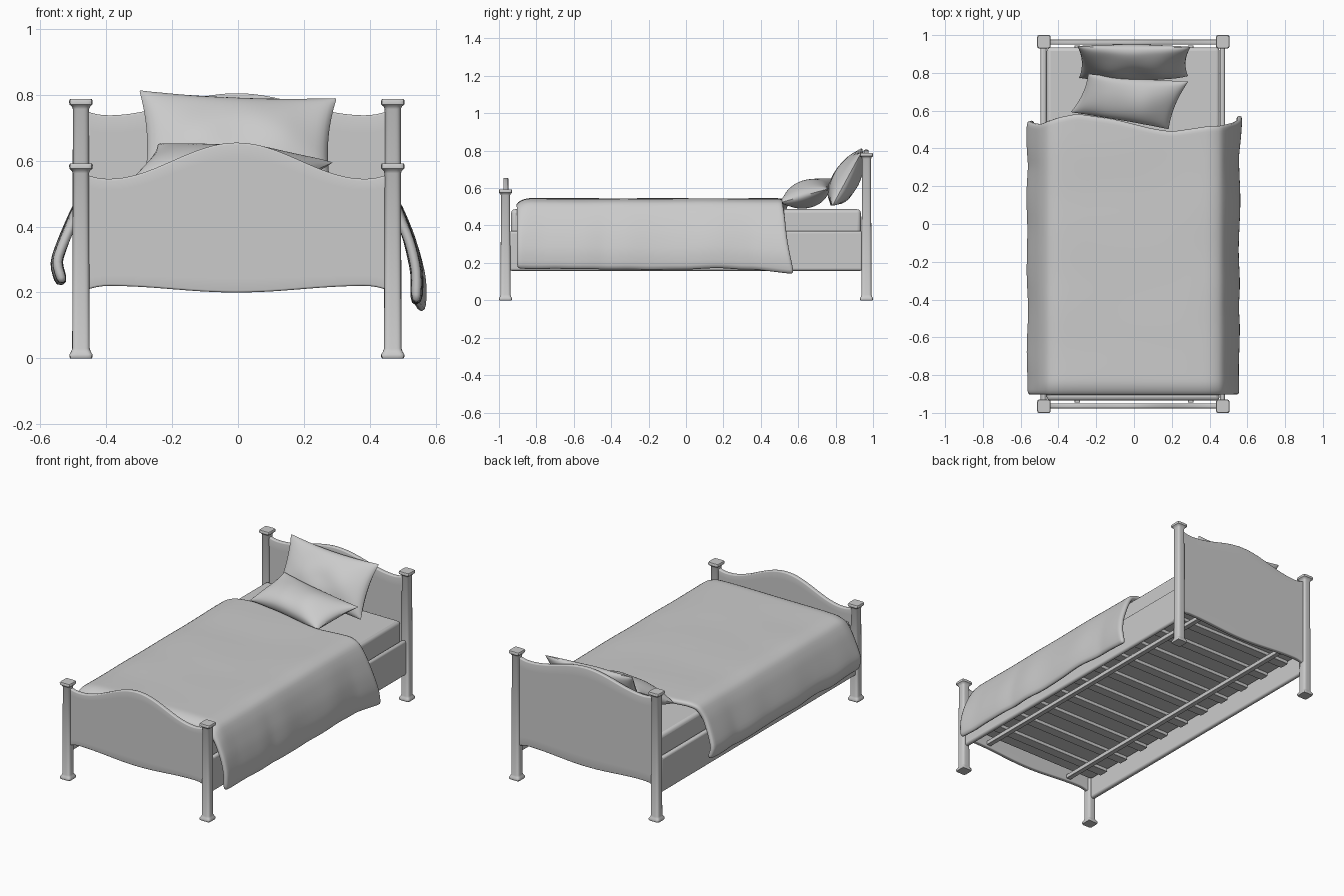
import bpy, bmesh, math
from mathutils import Vector, noise

if "Cube" in bpy.data.objects:
    bpy.data.objects.remove(bpy.data.objects["Cube"])


def surface(name, funcs, nu, nv, caps=False, angle=40):
    """One object from functions (u, v in 0..1) -> point, seams welded."""
    bm = bmesh.new()
    for f in funcs:
        g = [[bm.verts.new(f(i / nu, j / nv)) for j in range(nv + 1)] for i in range(nu + 1)]
        for i in range(nu):
            for j in range(nv):
                bm.faces.new((g[i][j], g[i + 1][j], g[i + 1][j + 1], g[i][j + 1]))
    bmesh.ops.remove_doubles(bm, verts=bm.verts, dist=1e-5)
    if caps:
        bmesh.ops.holes_fill(bm, edges=[e for e in bm.edges if e.is_boundary], sides=0)
    bmesh.ops.recalc_face_normals(bm, faces=bm.faces)
    me = bpy.data.meshes.new(name)
    bm.to_mesh(me)
    bm.free()
    ob = bpy.data.objects.new(name, me)
    bpy.context.collection.objects.link(ob)
    smooth(ob, angle)
    return ob


def smooth(ob, angle=40):
    bpy.ops.object.select_all(action='DESELECT')
    ob.select_set(True)
    bpy.context.view_layer.objects.active = ob
    bpy.ops.object.shade_smooth_by_angle(angle=math.radians(angle))


def modifier(ob, kind, **settings):
    m = ob.modifiers.new(kind.title(), kind)
    for key, value in settings.items():
        setattr(m, key, value)


def box(name, x0, x1, y0, y1, z0, z1, bevel):
    bpy.ops.mesh.primitive_cube_add(size=1, location=((x0 + x1) / 2, (y0 + y1) / 2, (z0 + z1) / 2))
    ob = bpy.context.object
    ob.name = name
    ob.scale = (x1 - x0, y1 - y0, z1 - z0)
    bpy.ops.object.transform_apply(location=False, rotation=False, scale=True)
    modifier(ob, 'BEVEL', width=bevel, segments=3)
    smooth(ob)
    return ob


# Posts: rounded-square shafts with squared feet and caps
def post(name, cx, cy, h):
    rows = [(0, .033, 8), (.004, .035, 8), (.012, .035, 8), (.02, .03, 6), (.03, .0265, 4),
            (h - .03, .0245, 4), (h - .022, .028, 5), (h - .016, .035, 8), (h - .005, .036, 8), (h, .033, 8)]

    def f(u, v):
        z, r, n = rows[round(v * (len(rows) - 1))]
        a = math.tau * u
        c, s = math.cos(a), math.sin(a)
        k = r / (abs(c) ** n + abs(s) ** n) ** (1 / n)
        return Vector((cx + k * c, cy + k * s, z))
    surface(name, [f], 32, len(rows) - 1, caps=True)


for side, px in (("left", -.477), ("right", .47)):
    post("head_post_" + side, px, .965, .787)
    post("foot_post_" + side, px, -.965, .592)


# Head and foot boards with wavy top and bottom edges
def board(name, cy, dip, rise):
    def f(u, v):
        x = (u - .5) * .925
        a = abs(x)
        wave = .5 * (1 + math.cos(math.pi * min(a / .39, 1)))
        end = (max(a - .39, 0) / .065) ** 2
        top = dip + rise * wave + .012 * end
        low = .22 - .02 * wave - .012 * end
        return Vector((x - .004, cy, low + (top - low) * v))
    ob = surface(name, [f], 48, 10)
    modifier(ob, 'SOLIDIFY', thickness=.026, offset=0)
    modifier(ob, 'BEVEL', width=.006, segments=3)


board("headboard", .963, .738, .067)
board("footboard", -.963, .545, .11)

# Side rails, support bars, slats and mattress
for side, x0, x1, bx in (("left", -.494, -.464, -.3), ("right", .454, .482, .3)):
    box("side_rail_" + side, x0, x1, -.945, .945, .158, .37, .012)
    box("support_bar_" + side, bx - .015, bx + .015, -.945, .945, .225, .25, .003)
for i in range(10):
    y = -.8 + i * .18
    box("slat_%d" % (i + 1), -.445, .435, y - .03, y + .03, .25, .272, .003)
box("mattress", -.462, .453, -.935, .935, .272, .487, .02)

# Blanket: cross-section points (x, z, y of the head edge)
profile = [(-.53, .225, .55), (-.55, .29, .545), (-.522, .37, .535), (-.49, .45, .53), (-.455, .51, .545),
           (-.40, .528, .565), (-.3, .53, .585), (-.2, .53, .57), (-.1, .53, .555), (0, .53, .53), (.1, .53, .505),
           (.2, .53, .49), (.3, .53, .505), (.4, .528, .52), (.452, .51, .52), (.485, .45, .53),
           (.518, .36, .54), (.54, .26, .56), (.538, .165, .58)]


def blanket_point(u, v):
    t = u * (len(profile) - 1)
    i = min(int(t), len(profile) - 2)
    x, z, head = Vector(profile[i]).lerp(Vector(profile[i + 1]), t - i)
    y = -.905 + (head + .905) * v
    hang = max(0, min(1, (.51 - z) / .2))
    fold = noise.noise(Vector((x * 2, y * 3.5, 1.7)))
    x += math.copysign(.014 * hang * fold, x)
    if x > 0:
        x += .02 * hang * max(0, v - .85) / .15
        z -= .03 * hang * max(0, v - .85) / .15
    z += .008 * hang * noise.noise(Vector((x, y * 6, 4))) + .004 * (1 - hang) * fold
    # foot edge tucks down behind the footboard
    z -= .03 * (1 - hang) * max(0, 1 - v / .03)
    return Vector((x, y, z))


blanket = surface("blanket", [blanket_point], 36, 48, angle=80)
modifier(blanket, 'SOLIDIFY', thickness=.03, offset=0)
modifier(blanket, 'SUBSURF', levels=1, render_levels=1)


# Pillows: puffed sheets between four corners, edges drawn in
def pillow(name, bl, br, tl, tr, puff):
    bl, br, tl, tr = map(Vector, (bl, br, tl, tr))
    nrm = (br - bl).cross(tl - bl).normalized()

    def side(sign):
        def f(u, v):
            a, b = 2 * u - 1, 2 * v - 1
            p, q = .5 + .5 * a * (1 - .07 * (1 - b * b)), .5 + .5 * b * (1 - .1 * (1 - a * a))
            base = bl.lerp(br, p).lerp(tl.lerp(tr, p), q)
            h = ((1 - a * a) * (1 - b * b)) ** .55
            lump = 1 + .15 * noise.noise(base * 7) - .15 * b
            return base + nrm * sign * puff * h * lump
        return f
    ob = surface(name, [side(1), side(-1)], 24, 24, angle=80)
    modifier(ob, 'SUBSURF', levels=1, render_levels=1)


pillow("back_pillow", (-.3, .77, .5), (.295, .78, .5), (-.31, .945, .82), (.31, .94, .795), .075)
pillow("front_pillow", (-.345, .59, .53), (.19, .495, .52), (-.25, .8, .655), (.3, .76, .595), .075)
